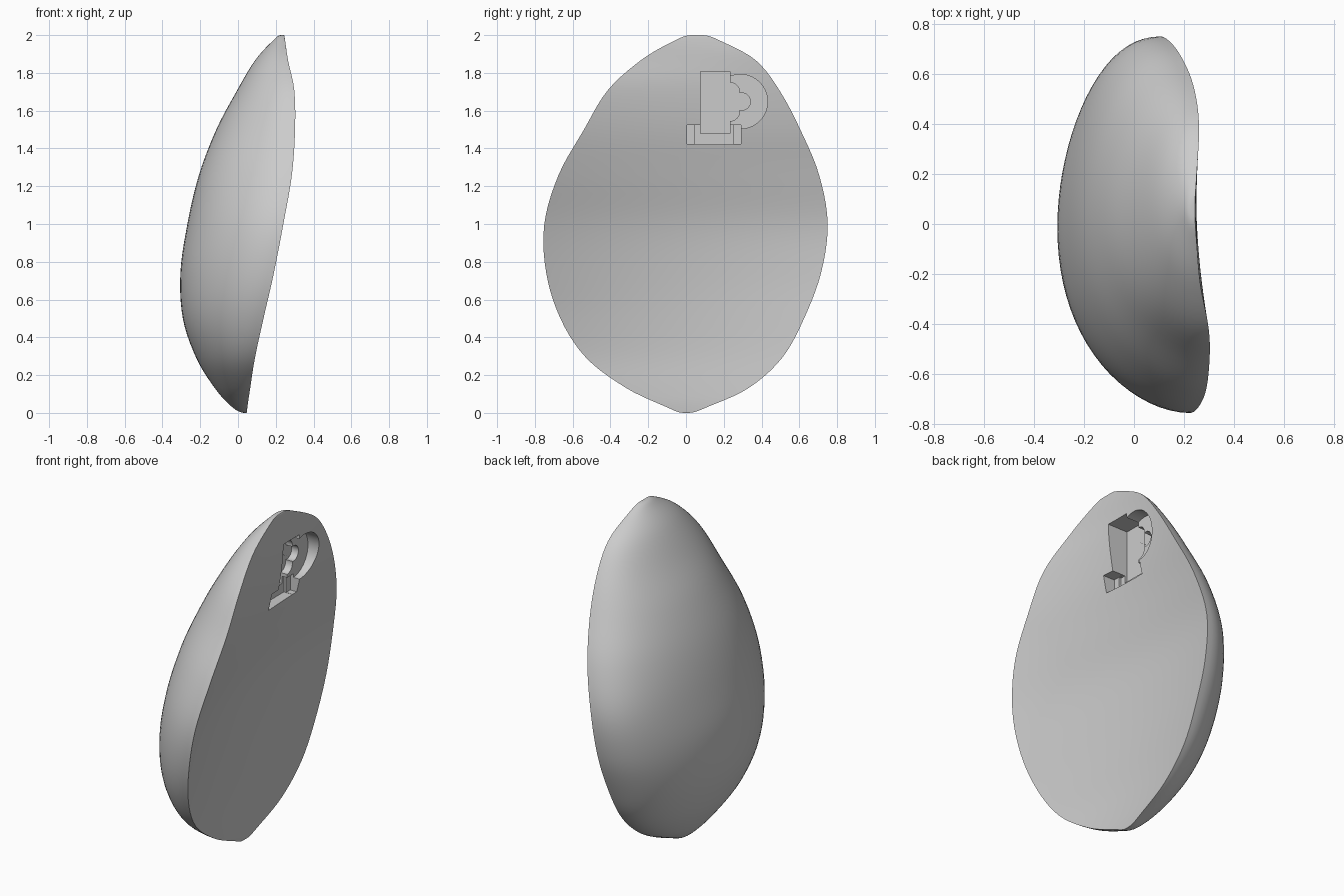
import bpy, bmesh, math
from mathutils import Matrix

cube = bpy.data.objects.get("Cube")
if cube:
    bpy.data.objects.remove(cube, do_unlink=True)

grey = bpy.data.materials.new("neutral grey")
grey.use_nodes = True
colour = (0.6, 0.6, 0.6, 1)
grey.diffuse_color = colour
grey.node_tree.nodes["Principled BSDF"].inputs["Base Color"].default_value = colour

# Section profiles at even steps of the arc angle, from bottom to top
front_y = [-.01, -.11, -.32, -.53, -.665, -.74, -.75, -.675, -.54, -.415, -.24, -.07, .03]
back_y = [.01, .12, .335, .51, .625, .715, .75, .705, .605, .495, .37, .19, .085]
front_x = [.045, .05, .065, .09, .135, .19, .24, .285, .302, .298, .265, .25, .243]
back_x = [.045, .05, .06, .07, .08, .09, .11, .165, .22, .25, .26, .25, .243]
dome_x = [.035, -.035, -.125, -.222, -.292, -.305, -.268, -.207, -.115, -.005, .09, .18, .228]


def spline(values, t):
    """Smooth curve through evenly spaced values, t from 0 to 1."""
    last = len(values) - 1
    i = min(int(t * last), last - 1)
    f = t * last - i
    b, c = values[i], values[i + 1]
    a = values[i - 1] if i else 2 * b - c
    d = values[i + 2] if i + 2 <= last else 2 * c - b
    return b + f * (c - a + f * (2 * a - 5 * b + 4 * c - d + f * (3 * (b - c) + d - a))) / 2


def section(t):
    """Closed ring: a half ellipse on the dome, a shallow dish on the face."""
    z = 1 - math.cos(math.pi * t)
    y0, y1, x0, x1, low = (spline(p, t) for p in (front_y, back_y, front_x, back_x, dome_x))
    middle, half = (y0 + y1) / 2, (y1 - y0) / 2
    centre, lean = (x0 + x1) / 2, (x1 - x0) / 2
    bulge = centre - low
    dish = 0.14 * half * half
    ring = []
    steps = 40
    for k in range(2 * steps):
        angle = math.pi * k / steps
        u, s = -math.cos(angle), math.sin(angle)
        if k <= steps:
            x = centre + lean * u ** 3 - bulge * s
        else:
            x = centre + lean * u - dish * s * s
        ring.append((x, middle + half * u, z))
    return ring


def finish(bm, name):
    bmesh.ops.recalc_face_normals(bm, faces=bm.faces)
    mesh = bpy.data.meshes.new(name)
    bm.to_mesh(mesh)
    bm.free()
    mesh.materials.append(grey)
    obj = bpy.data.objects.new(name, mesh)
    bpy.context.collection.objects.link(obj)
    return obj


# Shell body lofted through the sections
bm = bmesh.new()
rows = 60
rings = [[bm.verts.new(p) for p in section(r / rows)] for r in range(rows + 1)]
for lower, upper in zip(rings, rings[1:]):
    for k in range(len(lower)):
        n = (k + 1) % len(lower)
        bm.faces.new((lower[k], lower[n], upper[n], upper[k]))
bm.faces.new(rings[0])
bm.faces.new(rings[-1])
shell = finish(bm, "shell")


# Pocket cutters reach from the floor depth out past the face
def box_cutter(floor, y0, y1, z0, z1):
    bm = bmesh.new()
    bmesh.ops.create_cube(bm, size=1)
    bmesh.ops.scale(bm, vec=(0.5 - floor, y1 - y0, z1 - z0), verts=bm.verts)
    bmesh.ops.translate(bm, vec=((0.5 + floor) / 2, (y0 + y1) / 2, (z0 + z1) / 2), verts=bm.verts)
    return finish(bm, "box_cutter")


def round_cutter(floor, y, z, radius):
    bm = bmesh.new()
    bmesh.ops.create_cone(bm, cap_ends=True, segments=40, radius1=radius, radius2=radius,
                          depth=0.5 - floor,
                          matrix=Matrix.Translation(((0.5 + floor) / 2, y, z))
                          @ Matrix.Rotation(math.pi / 2, 4, "Y"))
    return finish(bm, "round_cutter")


cutters = [
    round_cutter(0.165, 0.288, 1.648, 0.144),     # wide round recess
    box_cutter(0.115, 0.078, 0.233, 1.48, 1.807),  # tall slot
    box_cutter(0.145, 0.005, 0.292, 1.423, 1.525),  # foot of the slot
    box_cutter(0.13, 0.045, 0.252, 1.422, 1.524),
]
for y, z in ((0.232, 1.697), (0.232, 1.597), (0.295, 1.648)):   # lobes beside the slot
    cutters.append(round_cutter(0.12, y, z, 0.0525 if y < 0.25 else 0.046))

bpy.context.view_layer.objects.active = shell
for cutter in cutters:
    cutter.hide_render = True
    cut = shell.modifiers.new("pocket", "BOOLEAN")
    cut.operation = "DIFFERENCE"
    cut.solver = "EXACT"
    cut.object = cutter
    bpy.ops.object.modifier_apply(modifier=cut.name)
    bpy.data.objects.remove(cutter, do_unlink=True)

# Smooth dome with crisp rim and pocket edges
bpy.ops.object.select_all(action="DESELECT")
shell.select_set(True)
bpy.ops.object.shade_smooth_by_angle(angle=math.radians(35))
